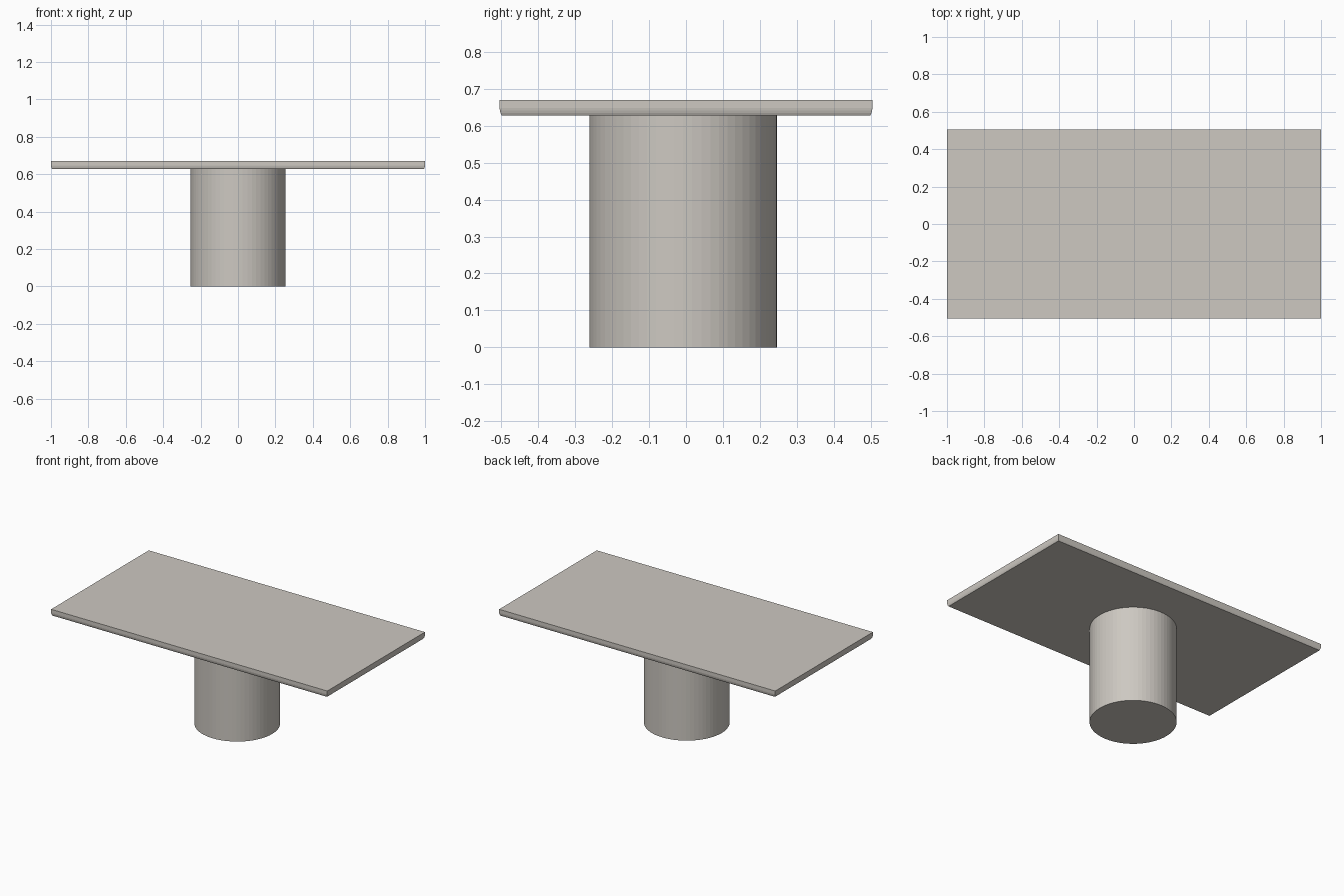
import bpy, bmesh
from mathutils import Matrix

if "Cube" in bpy.data.objects:
    bpy.data.objects.remove(bpy.data.objects["Cube"])

stone = bpy.data.materials.new("warm grey stone")
stone.diffuse_color = (0.61, 0.58, 0.535, 1)
stone.use_nodes = True
stone.node_tree.nodes["Principled BSDF"].inputs["Base Color"].default_value = stone.diffuse_color


def add_object(name, bm):
    bmesh.ops.recalc_face_normals(bm, faces=bm.faces)
    mesh = bpy.data.meshes.new(name)
    bm.to_mesh(mesh)
    bm.free()
    mesh.materials.append(stone)
    obj = bpy.data.objects.new(name, mesh)
    bpy.context.collection.objects.link(obj)
    return obj


# Tabletop: stacked rectangles, edge curving inwards towards the underside
HALF_X, HALF_Y = 1.0, 0.505
edge_profile = [(0.0, 0.67), (0.0, 0.648), (0.001, 0.641), (0.003, 0.634), (0.006, 0.628)]
bm = bmesh.new()
rings = []
for inset, z in edge_profile:
    x, y = HALF_X - inset, HALF_Y - inset
    rings.append([bm.verts.new((sx * x, sy * y, z))
                  for sx, sy in ((-1, -1), (1, -1), (1, 1), (-1, 1))])
for upper, lower in zip(rings, rings[1:]):
    for i in range(4):
        j = (i + 1) % 4
        bm.faces.new((upper[i], upper[j], lower[j], lower[i]))
bm.faces.new(rings[0])
bm.faces.new(rings[-1])
add_object("tabletop", bm)

# Pedestal: round drum, set very slightly towards the front
RADIUS, HEIGHT = 0.254, 0.628
bm = bmesh.new()
bmesh.ops.create_cone(bm, cap_ends=True, segments=64, radius1=RADIUS, radius2=RADIUS,
                      depth=HEIGHT, matrix=Matrix.Translation((0, -0.008, HEIGHT / 2)))
add_object("pedestal", bm)
